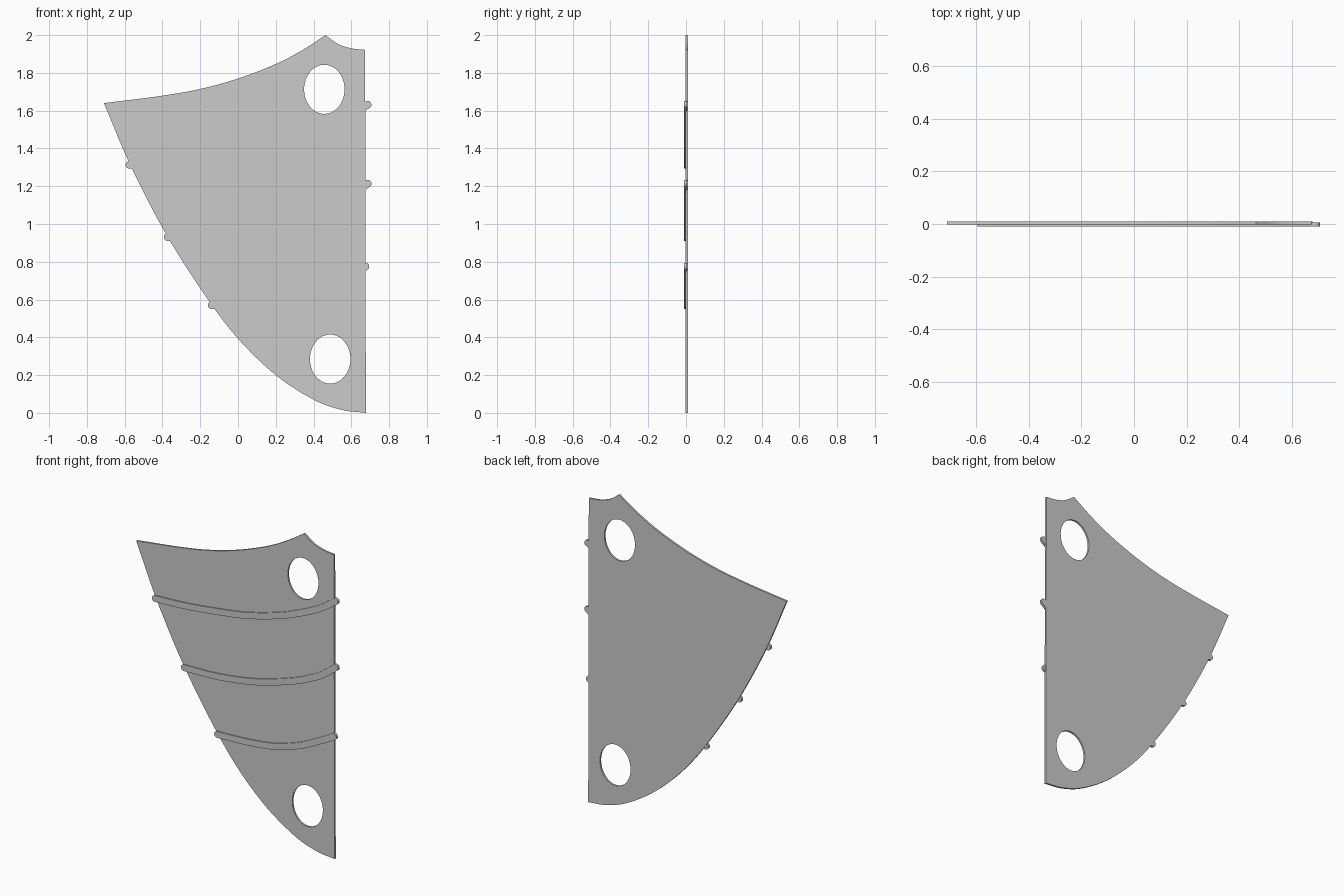
import bpy, math
from mathutils import Vector

if "Cube" in bpy.data.objects:
    bpy.data.objects.remove(bpy.data.objects["Cube"])


def smooth_path(pts, n=8):
    """Catmull-Rom samples through the given 2D points."""
    p = [Vector(q) for q in pts]
    p = [2 * p[0] - p[1]] + p + [2 * p[-1] - p[-2]]
    out = []
    for a, b, c, d in zip(p, p[1:], p[2:], p[3:]):
        for i in range(n):
            t = i / n
            out.append(0.5 * (2 * b + (c - a) * t + (2 * a - 5 * b + 4 * c - d) * t * t
                              + (3 * b - a - 3 * c + d) * t ** 3))
    return out + [p[-2]]


def ellipse(cx, cz, rx, rz, n=48):
    return [Vector((cx + rx * math.cos(2 * math.pi * i / n),
                    cz + rz * math.sin(2 * math.pi * i / n))) for i in range(n)]


def strip(path, r, n=10):
    """Outline of a round-ended band following a path."""
    def side(pts):
        out = []
        for i, q in enumerate(pts):
            d = (pts[min(i + 1, len(pts) - 1)] - pts[max(i - 1, 0)]).normalized()
            out.append(q + r * Vector((d.y, -d.x)))
        a = math.atan2(d.y, d.x)
        for k in range(1, n):
            t = a - math.pi / 2 + math.pi * k / n
            out.append(pts[-1] + r * Vector((math.cos(t), math.sin(t))))
        return out
    return side(path) + side(path[::-1])


def flat_part(name, loops, y0, y1):
    """Extruded sheet in the xz plane between y0 and y1; extra loops are holes."""
    cu = bpy.data.curves.new(name, 'CURVE')
    cu.dimensions = '2D'
    cu.fill_mode = 'BOTH'
    cu.extrude = (y1 - y0) / 2
    for loop in loops:
        s = cu.splines.new('POLY')
        s.points.add(len(loop) - 1)
        for pt, v in zip(s.points, loop):
            pt.co = (v.x, v.y, 0, 1)
        s.use_cyclic_u = True
    ob = bpy.data.objects.new(name, cu)
    bpy.context.collection.objects.link(ob)
    ob.rotation_euler = (math.pi / 2, 0, 0)
    ob.location.y = (y0 + y1) / 2
    bpy.ops.object.select_all(action='DESELECT')
    ob.select_set(True)
    bpy.context.view_layer.objects.active = ob
    bpy.ops.object.convert(target='MESH')
    bpy.ops.object.shade_smooth_by_angle(angle=math.radians(30))


# Fin-shaped plate with two oval holes
top = smooth_path([(-0.71, 1.64), (-0.41, 1.678), (-0.2, 1.715), (0, 1.77),
                   (0.2, 1.847), (0.34, 1.92), (0.463, 2.0)])
notch = smooth_path([(0.463, 2.0), (0.53, 1.953), (0.6, 1.93), (0.673, 1.922)])
edge = smooth_path([(0.677, 0.0), (0.55, 0.016), (0.4, 0.07), (0.2, 0.2), (0, 0.393),
                    (-0.18, 0.63), (-0.38, 0.945), (-0.565, 1.3), (-0.71, 1.64)])
outline = top[:-1] + notch + edge[:-1]
flat_part("plate", [outline, ellipse(0.457, 1.713, 0.107, 0.13),
                    ellipse(0.488, 0.285, 0.107, 0.13)], -0.0025, 0.0095)

# Three raised curved battens on the front
battens = {
    "upper_batten": [(-0.575, 1.313), (-0.34, 1.325), (-0.04, 1.36), (0.12, 1.39),
                     (0.3, 1.44), (0.43, 1.489), (0.57, 1.555), (0.687, 1.632)],
    "middle_batten": [(-0.373, 0.93), (-0.13, 0.938), (0.13, 0.975), (0.385, 1.048),
                      (0.52, 1.105), (0.59, 1.142), (0.687, 1.214)],
    "lower_batten": [(-0.14, 0.57), (0.05, 0.578), (0.165, 0.588), (0.285, 0.608),
                     (0.45, 0.66), (0.6, 0.734), (0.675, 0.775)],
}
for name, pts in battens.items():
    flat_part(name, [strip(smooth_path(pts, 6), 0.02)], -0.0095, 0.006)
